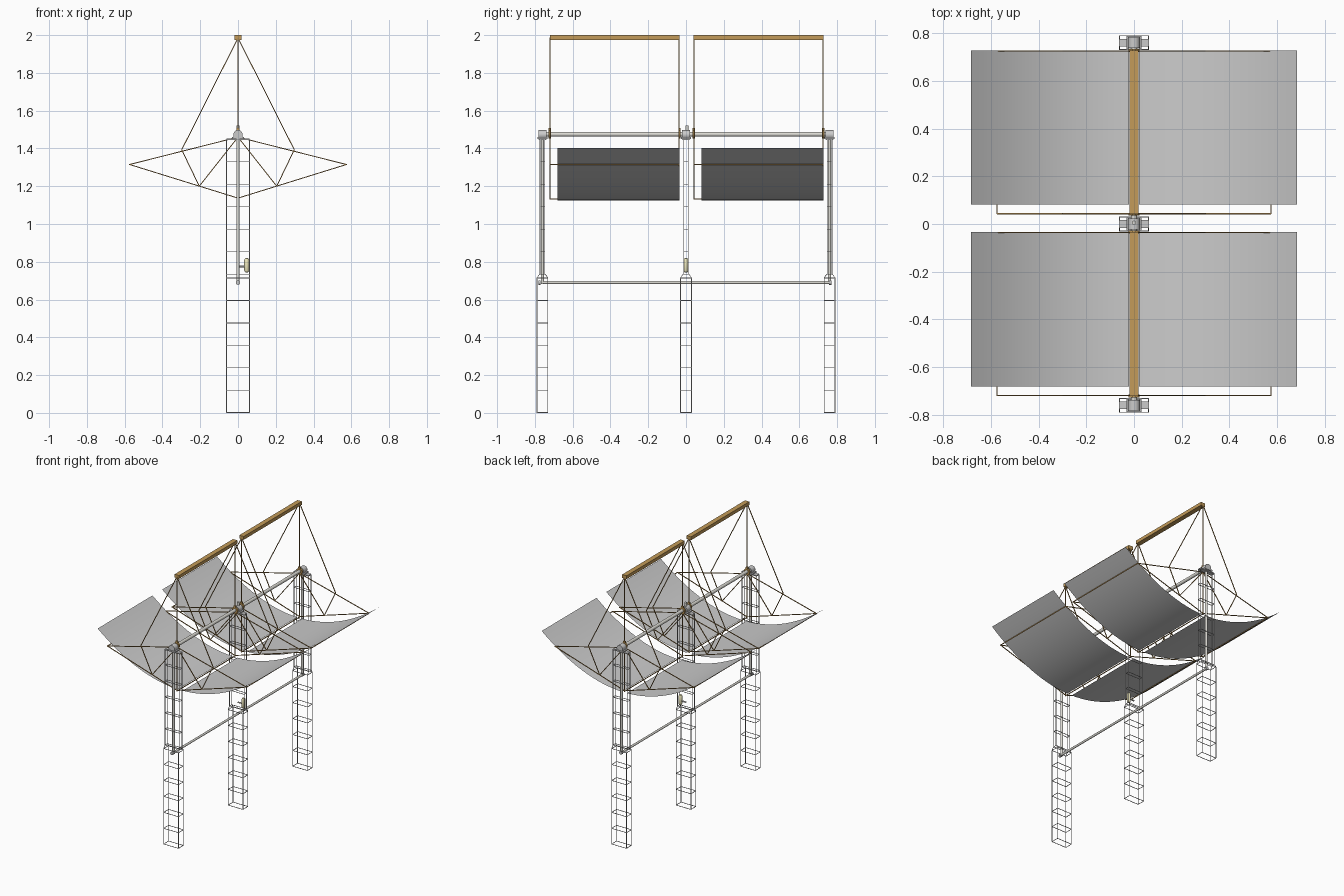
import bpy, bmesh, math
from mathutils import Vector, Matrix

if "Cube" in bpy.data.objects:
    bpy.data.objects.remove(bpy.data.objects["Cube"])


def material(name, col):
    m = bpy.data.materials.new(name)
    m.diffuse_color = (*col, 1)
    m.use_nodes = True
    m.node_tree.nodes["Principled BSDF"].inputs["Base Color"].default_value = m.diffuse_color
    return m


BRONZE = material("bronze", (0.45, 0.27, 0.09))
OCHRE = material("ochre", (0.55, 0.33, 0.1))
PALE = material("pale_metal", (0.72, 0.71, 0.66))
CREAM = material("cream", (0.85, 0.8, 0.5))


def finish(bm, name, mat=None, smooth=False):
    me = bpy.data.meshes.new(name)
    bm.to_mesh(me)
    bm.free()
    ob = bpy.data.objects.new(name, me)
    bpy.context.collection.objects.link(ob)
    if mat:
        me.materials.append(mat)
    if smooth:
        bpy.ops.object.select_all(action='DESELECT')
        ob.select_set(True)
        bpy.context.view_layer.objects.active = ob
        bpy.ops.object.shade_smooth_by_angle(angle=math.radians(40))
    return ob


def rod(bm, a, b, r, n=4):
    a, b = Vector(a), Vector(b)
    d = b - a
    rot = d.to_track_quat('Z', 'Y').to_matrix().to_4x4()
    spin = Matrix.Rotation(math.pi / n, 4, 'Z')
    bmesh.ops.create_cone(bm, cap_ends=True, segments=n, radius1=r, radius2=r, depth=d.length,
                          matrix=Matrix.Translation((a + b) / 2) @ rot @ spin)


def rods(name, segs, r, mat=None, n=4):
    bm = bmesh.new()
    for a, b in segs:
        rod(bm, a, b, r, n)
    return finish(bm, name, mat, n > 6)


def box(name, lo, hi, mat=None):
    lo, hi = Vector(lo), Vector(hi)
    bm = bmesh.new()
    bmesh.ops.create_cube(bm, size=1, matrix=Matrix.Translation((lo + hi) / 2)
                          @ Matrix.Diagonal((*(hi - lo), 1)))
    return finish(bm, name, mat)


def loop(hx, hy, y, z):
    return [Vector((sx * hx, y + sy * hy, z)) for sx, sy in ((-1, -1), (1, -1), (1, 1), (-1, 1))]


def lattice(name, hx, hy, y, levels):
    segs = []
    for z in levels:
        c = loop(hx, hy, y, z)
        segs += [(c[i], c[(i + 1) % 4]) for i in range(4)]
    segs += list(zip(loop(hx, hy, y, levels[0]), loop(hx, hy, y, levels[-1])))
    return segs


# three lattice towers with tapered joints and bearing on top
for tag, y in (("front", -0.76), ("middle", 0), ("back", 0.76)):
    low = lattice(tag, 0.061, 0.029, y, [0.002] + [0.119 * i for i in range(1, 7)])
    low += list(zip(loop(0.061, 0.029, y, 0.714), loop(0.061, 0.015, y, 0.735)))
    rods(tag + "_lower_tower", low, 0.0022)
    rods(tag + "_upper_tower", lattice(tag, 0.061, 0.013, y, [0.735 + 0.119 * i for i in range(7)]), 0.0022)

    box(tag + "_bearing_plate", (-0.061, y - 0.016, 1.444), (0.061, y + 0.016, 1.452))
    box(tag + "_bearing_foot", (-0.032, y - 0.027, 1.45), (0.032, y + 0.027, 1.46))
    rods(tag + "_bearing_housing", [((0, y - 0.022, 1.472), (0, y + 0.022, 1.472))], 0.025, None, 20)

# outer riser pipes and lower connecting pipe
rods("riser_pipe", [((0, s * 0.76, 0.682), (0, s * 0.76, 1.47)) for s in (-1, 1)], 0.009, PALE, 16)
rods("lower_pipe", [((0, -0.76, 0.69), (0, 0.76, 0.69))], 0.008, PALE, 16)
rods("pipe_elbow", [((0, s * 0.77 - 0.012, 0.69), (0, s * 0.77 + 0.0, 0.69)) for s in (-1, 1)], 0.012, None, 16)

# main rotating tube, running through the bearings
rods("pivot_tube", [((0, -0.775, 1.475), (0, 0.775, 1.475))], 0.012, PALE, 20)

# small tank with bracket on the middle tower
bm = bmesh.new()
prof = [(0, 0.743), (0.009, 0.745), (0.013, 0.753), (0.013, 0.81), (0.009, 0.818), (0, 0.82)]
vs = [bm.verts.new((0.046 + r, 0, z)) for r, z in prof]
es = [bm.edges.new(p) for p in zip(vs, vs[1:])]
bmesh.ops.spin(bm, geom=vs + es, cent=(0.046, 0, 0), axis=(0, 0, 1), angle=math.tau, steps=16)
bmesh.ops.remove_doubles(bm, verts=bm.verts, dist=1e-5)
bmesh.ops.recalc_face_normals(bm, faces=bm.faces)
finish(bm, "control_tank", CREAM, True)
rods("tank_bracket", [((0, 0, 0.775), (0.036, 0, 0.775))], 0.005, PALE, 8)
rods("drive_stub", [((0, 0.005, 1.48), (0, 0.005, 1.522))], 0.009, PALE, 12)

# the two trough collectors
A = (1.40 - 1.125) / 0.68 ** 2
for tag, y0, y1, m0, m1 in (("front", -0.721, -0.034, -0.68, -0.034), ("back", 0.041, 0.727, 0.081, 0.727)):
    # mirror halves as open sheets with a slot at the centre
    for side, s in (("left", -1), ("right", 1)):
        bm = bmesh.new()
        prev = None
        for i in range(17):
            x = 0.02 + 0.662 * i / 16
            z = 1.125 + A * x * x
            cur = [bm.verts.new((s * x, y, z)) for y in (m0, m1)]
            if prev:
                f = [prev[0], cur[0], cur[1], prev[1]]
                bm.faces.new(f if s > 0 else f[::-1])
            prev = cur
        finish(bm, f"{tag}_{side}_mirror", None, True)

    # end trusses and lengthwise rails
    segs = []
    for y in (y0 + 0.002, y1 - 0.002):
        P = lambda x, z: (x, y, z)
        segs += [(P(0, 1.13), P(0, 1.985))]
        for s in (-1, 1):
            hub, tip, low, mid = P(0, 1.46), P(s * 0.574, 1.315), P(s * 0.205, 1.2), P(s * 0.298, 1.393)
            segs += [(hub, tip), (tip, P(0, 1.137)), (hub, low), (low, mid), (mid, P(0, 1.985))]
    for x, z in ((-0.574, 1.315), (0.574, 1.315), (0, 1.133)):
        segs.append(((x, y0, z), (x, y1, z)))
    rods(tag + "_truss", segs, 0.0034, BRONZE)

    # clamps where the trusses meet the tube
    for k, y in enumerate((y0, y1)):
        rods(f"{tag}_clamp_{k}", [((0, y - 0.006, 1.475), (0, y + 0.006, 1.475))], 0.023, OCHRE, 16)
        box(f"{tag}_clamp_lug_{k}", (-0.008, y - 0.006, 1.49), (0.008, y + 0.006, 1.508), OCHRE)

    # receiver beam along the focal line
    box(tag + "_receiver", (-0.018, y0, 1.975), (0.018, y1, 2.0), OCHRE)
